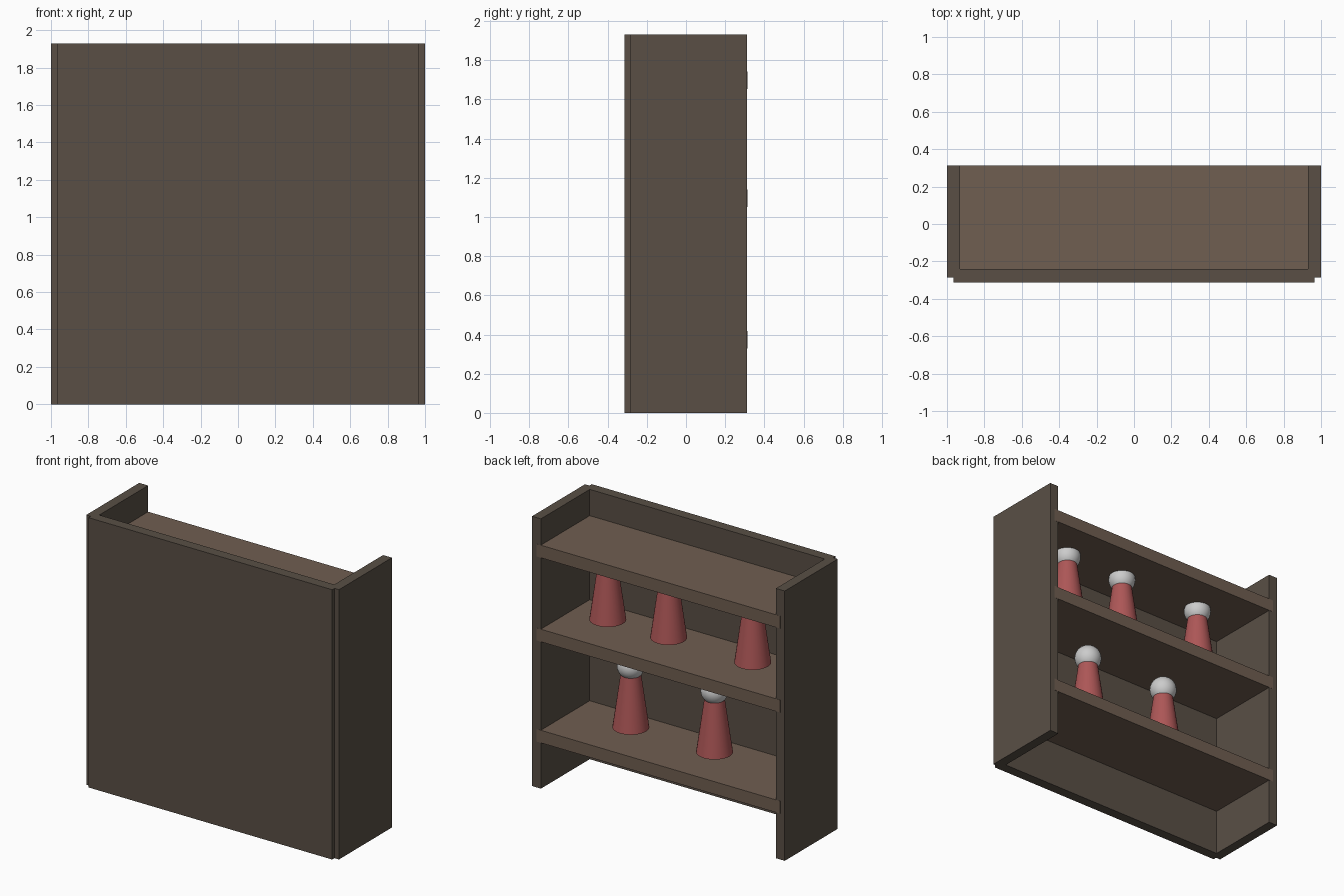
import bpy, math

if "Cube" in bpy.data.objects:
    bpy.data.objects.remove(bpy.data.objects["Cube"])


def material(name, rgb):
    m = bpy.data.materials.new(name)
    m.diffuse_color = (*rgb, 1)
    m.use_nodes = True
    m.node_tree.nodes["Principled BSDF"].inputs["Base Color"].default_value = m.diffuse_color
    return m


dark_wood = material("dark_wood", (0.10, 0.078, 0.06))
shelf_wood = material("shelf_wood", (0.16, 0.112, 0.082))
red = material("red", (0.42, 0.095, 0.095))
white = material("white", (0.8, 0.8, 0.78))


def finish(name, mat):
    ob = bpy.context.object
    ob.name = name
    ob.data.materials.append(mat)
    return ob


def box(name, mat, x0, x1, y0, y1, z0, z1):
    bpy.ops.mesh.primitive_cube_add(
        size=1, location=((x0 + x1) / 2, (y0 + y1) / 2, (z0 + z1) / 2))
    ob = finish(name, mat)
    ob.scale = (x1 - x0, y1 - y0, z1 - z0)
    bpy.ops.object.transform_apply(location=False, rotation=False, scale=True)


def bottle(name, x, y, z):
    # Tapered body with a ball on top
    h = 0.385
    bpy.ops.mesh.primitive_cone_add(vertices=32, radius1=0.12, radius2=0.066,
                                    depth=h, location=(x, y, z + h / 2))
    finish(name + "_body", red)
    bpy.ops.object.shade_smooth_by_angle(angle=math.radians(35))
    bpy.ops.mesh.primitive_uv_sphere_add(segments=32, ring_count=16,
                                         radius=0.091, location=(x, y, z + 0.44))
    finish(name + "_ball", white)
    bpy.ops.object.shade_smooth()


# Counter front and side panels
H = 1.93
box("front_panel", dark_wood, -0.965, 0.965, -0.313, -0.24, 0, H)
box("left_side_panel", dark_wood, -1, -0.93, -0.287, 0.312, 0, H)
box("right_side_panel", dark_wood, 0.93, 1, -0.287, 0.312, 0, H)

# Shelves let into the sides, open towards the back
for label, top in (("top", 1.742), ("middle", 1.141), ("lower", 0.418)):
    box(label + "_shelf", shelf_wood, -0.965, 0.965, -0.26, 0.313, top - 0.09, top)

# Bottles on the two inner shelves
for label, z, xs in (("middle_bottle", 1.187, (0.605, 0.123, -0.542)),
                     ("lower_bottle", 0.465, (0.4225, -0.24))):
    for i, x in enumerate(xs):
        bottle(f"{label}_{i + 1}", x, 0.02, z)
